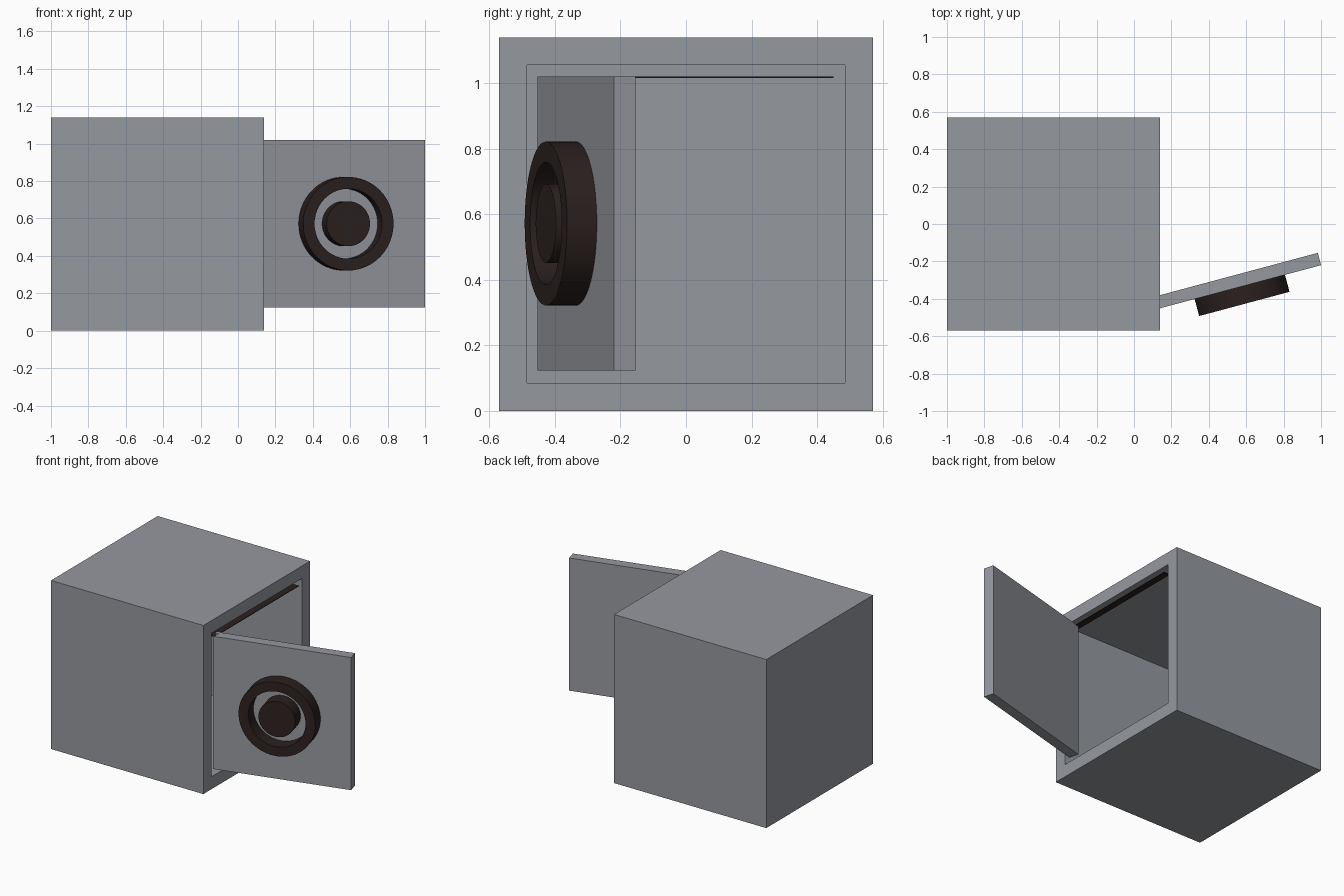
import bpy, bmesh, math
from mathutils import Matrix, Vector

if "Cube" in bpy.data.objects:
    bpy.data.objects.remove(bpy.data.objects["Cube"])


def material(name, rgb):
    m = bpy.data.materials.new(name)
    m.diffuse_color = (*rgb, 1)
    m.use_nodes = True
    m.node_tree.nodes["Principled BSDF"].inputs["Base Color"].default_value = m.diffuse_color
    return m


steel = material("grey steel", (0.30, 0.315, 0.345))
dark = material("dark brown", (0.024, 0.015, 0.014))


def finish(name, bm, mat, matrix=Matrix()):
    bmesh.ops.recalc_face_normals(bm, faces=bm.faces)
    me = bpy.data.meshes.new(name)
    bm.to_mesh(me)
    bm.free()
    me.materials.append(mat)
    ob = bpy.data.objects.new(name, me)
    ob.matrix_world = matrix
    bpy.context.collection.objects.link(ob)
    return ob


def box(name, lo, hi, mat, matrix=Matrix()):
    bm = bmesh.new()
    lo, hi = Vector(lo), Vector(hi)
    bmesh.ops.create_cube(bm, size=1, matrix=Matrix.Translation((lo + hi) / 2)
                          @ Matrix.Diagonal((*(hi - lo), 1)))
    return finish(name, bm, mat, matrix)


def lathe(name, profile, mat, matrix, n=64):
    # spin a (radius, depth) profile about the local y axis
    bm = bmesh.new()
    vs = [bm.verts.new((r, y, 0)) for r, y in profile]
    es = [bm.edges.new((vs[i], vs[i + 1])) for i in range(len(vs) - 1)]
    bmesh.ops.spin(bm, geom=vs + es, cent=(0, 0, 0), axis=(0, 1, 0),
                   angle=math.tau, steps=n)
    bmesh.ops.remove_doubles(bm, verts=bm.verts, dist=1e-5)
    ob = finish(name, bm, mat, matrix)
    for p in ob.data.polygons:
        p.use_smooth = True
    ob.data.set_sharp_from_angle(angle=math.radians(35))
    return ob


# hollow safe body: inset the +x face, then push it in as far as the back wall
bm = bmesh.new()
bmesh.ops.create_cube(bm, size=1.14, matrix=Matrix.Translation((-0.43, 0, 0.57)))
face = max(bm.faces, key=lambda f: f.calc_center_median().x)
bmesh.ops.inset_region(bm, faces=[face], thickness=0.12)
for depth in (0.045, 0.975):
    face = bmesh.ops.extrude_discrete_faces(bm, faces=[face])["faces"][0]
    bmesh.ops.translate(bm, verts=face.verts, vec=(-depth, 0, 0))
finish("safe_body", bm, steel)

# dark seal along the top of the opening
box("opening_seal", (0.095, -0.45, 1.016), (0.14, 0.45, 1.02), dark)

# open door, swung on its hinge edge
hinge = Matrix.Translation((0.131, -0.453, 0)) @ Matrix.Rotation(math.radians(15), 4, "Z")
box("door", (0, 0, 0.123), (0.9, 0.068, 1.02), steel, hinge)

# round handle: outer ring and central hub
centre = hinge @ Matrix.Translation((0.45, 0, 0.572))
lathe("handle_ring", [(0.25, 0), (0.25, -0.094), (0.187, -0.094), (0.187, 0), (0.25, 0)],
      dark, centre)
lathe("handle_hub", [(0, 0), (0.12, 0), (0.12, -0.094), (0, -0.094)], dark, centre)
